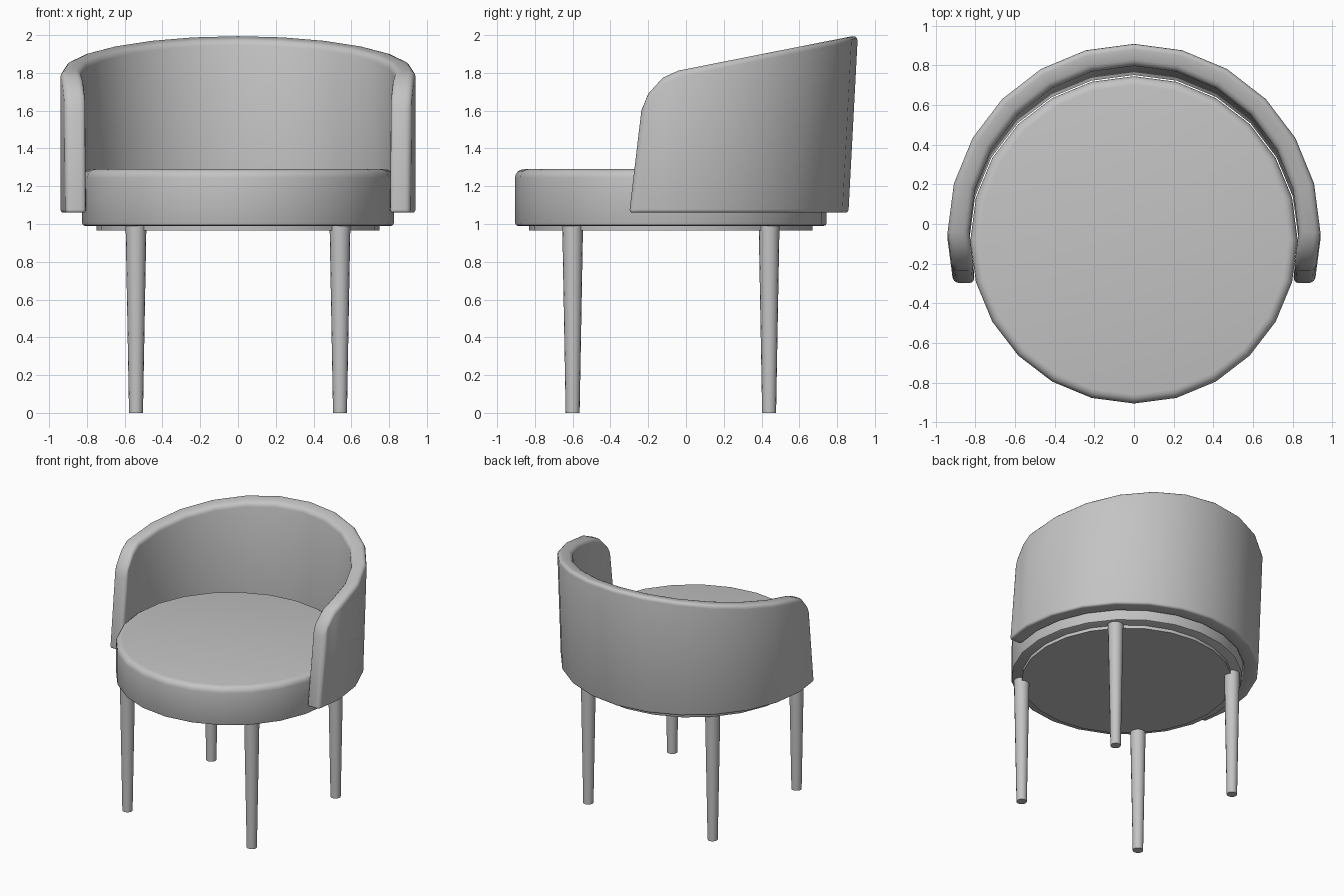
import bpy, bmesh, math

old = bpy.data.objects.get("Cube")
if old:
    bpy.data.objects.remove(old, do_unlink=True)

grey = bpy.data.materials.new("plain_grey")
grey.use_nodes = True
colour = (0.55, 0.55, 0.55, 1)
grey.diffuse_color = colour
grey.node_tree.nodes["Principled BSDF"].inputs["Base Color"].default_value = colour

MID = -0.08  # depth of the seat centre
SIDES = 24


def add_object(name, bm, angle=40):
    bmesh.ops.recalc_face_normals(bm, faces=bm.faces)
    mesh = bpy.data.meshes.new(name)
    bm.to_mesh(mesh)
    bm.free()
    mesh.materials.append(grey)
    ob = bpy.data.objects.new(name, mesh)
    bpy.context.collection.objects.link(ob)
    bpy.ops.object.select_all(action="DESELECT")
    ob.select_set(True)
    bpy.context.view_layer.objects.active = ob
    bpy.ops.object.shade_smooth_by_angle(angle=math.radians(angle))
    return ob


def lathe(name, profile, x=0, y=MID, sides=SIDES):
    """Closed turned solid from (radius, height) pairs, bottom to top."""
    bm = bmesh.new()
    rings = []
    for r, z in profile:
        turn = [i * math.tau / sides for i in range(sides)]
        rings.append([bm.verts.new((x + r * math.cos(a), y + r * math.sin(a), z)) for a in turn])
    for low, high in zip(rings, rings[1:]):
        for i in range(sides):
            j = (i + 1) % sides
            bm.faces.new((low[i], low[j], high[j], high[i]))
    bm.faces.new(rings[0][::-1])
    bm.faces.new(rings[-1])
    return add_object(name, bm)


def rounded(r, z, size, start, steps=4):
    """Quarter-round corner points, from angle start (degrees)."""
    angles = [math.radians(start + 90 * i / steps) for i in range(steps + 1)]
    return [(r + size * math.cos(a), z + size * math.sin(a)) for a in angles]


# Cushion with a soft upper rim, and the plate below it
lathe("seat_cushion", rounded(0.81, 1.005, 0.015, -90, 2) + rounded(0.78, 1.245, 0.045, 0))
lathe("seat_plate", [(0.75, 0.965), (0.75, 1.0)])

# Tapered legs
for side, x in (("left", 0.54), ("right", -0.54)):
    for end, y in (("front", -0.60), ("rear", 0.44)):
        lathe(f"{end}_{side}_leg", [(0.037, 0), (0.055, 0.99), (0.055, 1.02)], x, y, 16)

# Wraparound backrest: leaning round wall with a sloping top edge
BOTTOM, LEAN, RISE = 1.06, 0.053, 0.198
CHORD = math.tan(math.radians(7.5))


def half_columns(r):
    """Bottom and top points of each column, from the arm tip to the back."""
    cols = []

    def column(low, high, top):
        cols.append(((low[0], low[1] + MID, BOTTOM),
                     (high[0], high[1] + MID + LEAN * (top - BOTTOM), top)))

    # rounded upper corner of the arm, lying in one flat facet
    for d_low, d_high, top in ((0.22, 0.185, 1.6), (0.15, 0.153, 1.69), (0.07, 0.08, 1.775)):
        column((r - d_low * CHORD, -d_low), (r - d_high * CHORD, -d_high), top)
    for i in range(SIDES // 4 + 1):
        a = i * math.tau / SIDES
        p = (r * math.cos(a), r * math.sin(a))
        top = (1.82 + RISE * (p[1] + MID - LEAN * BOTTOM)) / (1 - RISE * LEAN)
        column(p, p, top)
    return cols


def full_columns(r):
    half = half_columns(r)
    other = [tuple((-x, y, z) for x, y, z in c) for c in half[-2::-1]]
    return half + other


bm = bmesh.new()
outer, inner = [[[bm.verts.new(p) for p in c] for c in full_columns(r)] for r in (0.94, 0.83)]
last = len(outer) - 1
for i in range(last):
    (a, b), (c, d) = outer[i], outer[i + 1]
    (e, f), (g, h) = inner[i], inner[i + 1]
    for quad in ((a, c, d, b), (e, f, h, g), (b, d, h, f), (a, e, g, c)):
        bm.faces.new(quad)
for i in (0, last):
    bm.faces.new((outer[i][0], outer[i][1], inner[i][1], inner[i][0]))

# Wide rounding on the rim, narrower along the bottom
weight = bm.edges.layers.float.new("bevel_weight_edge")
bm.normal_update()
bmesh.ops.recalc_face_normals(bm, faces=bm.faces)
for e in bm.edges:
    if e.calc_face_angle() > math.radians(50):
        low = all(v.co.z < BOTTOM + 0.01 for v in e.verts)
        e[weight] = 0.55 if low else 1.0
back = add_object("backrest", bm, 50)
bevel = back.modifiers.new("soft_edges", "BEVEL")
bevel.limit_method = "WEIGHT"
bevel.width = 0.03
bevel.segments = 3
# Keep the bevel ahead of any smoothing modifier
back.modifiers.move(len(back.modifiers) - 1, 0)
for poly in back.data.polygons:
    poly.use_smooth = True
for name in ("sharp_edge",):
    if name in back.data.attributes:
        back.data.attributes.remove(back.data.attributes[name])
